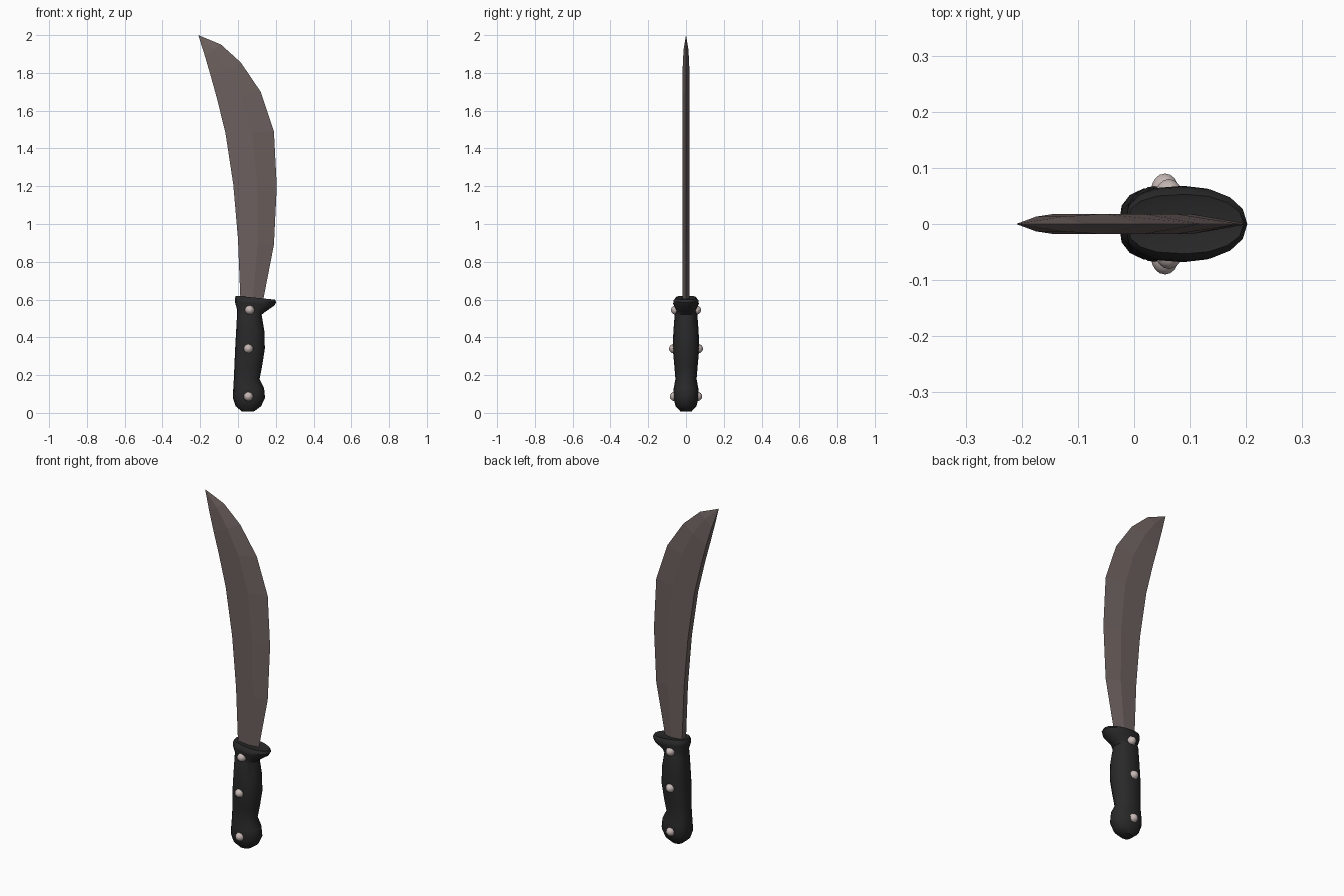
import bpy, bmesh, math
from mathutils import Matrix

if "Cube" in bpy.data.objects:
    bpy.data.objects.remove(bpy.data.objects["Cube"])


def material(name, rgb):
    m = bpy.data.materials.new(name)
    m.diffuse_color = (*rgb, 1)
    m.use_nodes = True
    m.node_tree.nodes["Principled BSDF"].inputs["Base Color"].default_value = m.diffuse_color
    return m


steel = material("dull steel", (0.15, 0.118, 0.112))
black = material("black grip", (0.022, 0.022, 0.022))
pale = material("pale rivet metal", (0.55, 0.47, 0.45))


def finish(name, bm, mat, smooth=None):
    bmesh.ops.recalc_face_normals(bm, faces=bm.faces)
    me = bpy.data.meshes.new(name)
    bm.to_mesh(me)
    bm.free()
    me.materials.append(mat)
    ob = bpy.data.objects.new(name, me)
    bpy.context.collection.objects.link(ob)
    if smooth:
        bpy.ops.object.select_all(action='DESELECT')
        ob.select_set(True)
        bpy.context.view_layer.objects.active = ob
        bpy.ops.object.shade_smooth_by_angle(angle=math.radians(smooth))
    return ob


def bridge(bm, rings):
    for a, b in zip(rings, rings[1:]):
        n = len(a)
        for i in range(n):
            j = (i + 1) % n
            bm.faces.new((a[i], a[j], b[j], b[i]))


# Blade: flat spine on the left, ridge in the middle, sharp edge on the right
# spine x, spine z, edge x, edge z, half thickness
stations = [(0.014, 0.57, 0.128, 0.57, 0.018), (0.0, 0.92, 0.19, 0.89, 0.018),
            (-0.025, 1.21, 0.205, 1.20, 0.018), (-0.066, 1.48, 0.19, 1.49, 0.018),
            (-0.11, 1.66, 0.12, 1.70, 0.018), (-0.143, 1.78, 0.015, 1.855, 0.018),
            (-0.175, 1.89, -0.09, 1.95, 0.013)]
bm = bmesh.new()
rings = []
for sx, sz, ex, ez, t in stations:
    rx, rz = sx + 0.55 * (ex - sx), sz + 0.55 * (ez - sz)
    rings.append([bm.verts.new(p) for p in (
        (sx, -t, sz), (rx, -t, rz), (ex, 0, ez), (rx, t, rz), (sx, t, sz))])
bridge(bm, rings)
bm.faces.new(rings[0])
tip = bm.verts.new((-0.21, 0, 2.0))
for i in range(5):
    bm.faces.new((rings[-1][i], rings[-1][(i + 1) % 5], tip))
finish("blade", bm, steel)

# Handle with flared guard: z, left x, right x, half depth, downward tilt to the right
sections = [(0.008, 0.02, 0.085, 0.03, 0), (0.035, -0.012, 0.122, 0.055, 0),
            (0.08, -0.027, 0.143, 0.067, 0), (0.13, -0.025, 0.138, 0.065, 0),
            (0.18, -0.022, 0.114, 0.056, 0), (0.25, -0.019, 0.128, 0.062, 0),
            (0.34, -0.015, 0.142, 0.070, 0), (0.43, -0.010, 0.140, 0.067, 0),
            (0.52, -0.005, 0.125, 0.060, 0), (0.55, -0.006, 0.145, 0.052, 0.1),
            (0.587, -0.016, 0.192, 0.068, 0.1), (0.605, -0.016, 0.202, 0.066, 0.1),
            (0.619, -0.012, 0.196, 0.053, 0.1), (0.615, 0.004, 0.175, 0.040, 0.1)]
bm = bmesh.new()
rings = []
N = 16
for z, x0, x1, d, tilt in sections:
    ring = []
    for i in range(N):
        a = 2 * math.pi * i / N
        c, s = math.cos(a), math.sin(a)
        # squarer towards the spine side, rounder towards the edge side
        p = 0.75 if c < 0 else 0.95
        x = (x0 + x1) / 2 + (x1 - x0) / 2 * math.copysign(abs(c) ** p, c)
        y = d * math.copysign(abs(s) ** p, s)
        ring.append(bm.verts.new((x, y, z - tilt * max(x, 0))))
    rings.append(ring)
bridge(bm, rings)
bm.faces.new(rings[0])
bm.faces.new(rings[-1])
finish("handle", bm, black, 40)

# Domed rivets on both sides
for n, (x, z, top) in enumerate([(0.062, 0.545, 0.08), (0.055, 0.34, 0.09), (0.055, 0.087, 0.086)]):
    bm = bmesh.new()
    for side in (-1, 1):
        bmesh.ops.create_uvsphere(
            bm, u_segments=10, v_segments=8, radius=1,
            matrix=Matrix.Translation((x, side * (top - 0.03), z))
            @ Matrix.Rotation(math.pi / 2, 4, 'X') @ Matrix.Diagonal((0.026, 0.026, 0.03, 1)))
    finish(f"rivet_pair_{n + 1}", bm, pale, 40)
